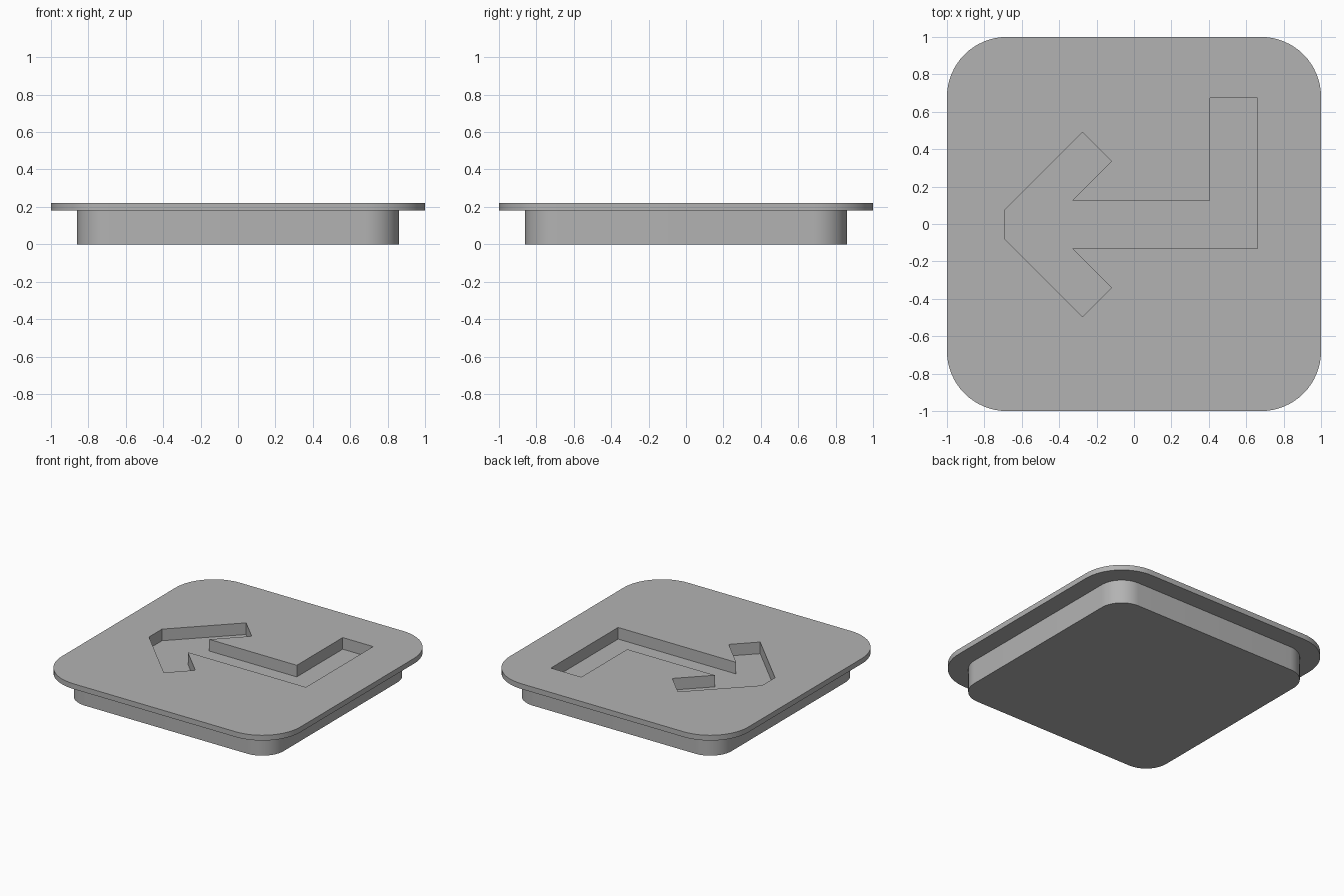
import bpy, bmesh
from math import sin, cos, pi, radians

cube = bpy.data.objects.get("Cube")
if cube:
    bpy.data.objects.remove(cube, do_unlink=True)

GREY = (0.45, 0.45, 0.45, 1)
grey = bpy.data.materials.new("plain grey")
grey.use_nodes = True
grey.diffuse_color = GREY
grey.node_tree.nodes["Principled BSDF"].inputs["Base Color"].default_value = GREY


def rounded_square(half, radius, steps=16):
    """Outline of a square with rounded corners, counter-clockwise."""
    points = []
    for corner, (sx, sy) in enumerate([(1, 1), (-1, 1), (-1, -1), (1, -1)]):
        for i in range(steps + 1):
            a = (corner + i / steps) * pi / 2
            points.append((sx * (half - radius) + radius * cos(a),
                           sy * (half - radius) + radius * sin(a)))
    return points


def loft(name, sections):
    """Closed solid through a stack of (outline, height) sections."""
    bm = bmesh.new()
    rings = [[bm.verts.new((x, y, z)) for x, y in outline] for outline, z in sections]
    bm.faces.new(reversed(rings[0]))
    bm.faces.new(rings[-1])
    for low, high in zip(rings, rings[1:]):
        n = len(low)
        for i in range(n):
            j = (i + 1) % n
            bm.faces.new((low[i], low[j], high[j], high[i]))
    bmesh.ops.recalc_face_normals(bm, faces=bm.faces)
    mesh = bpy.data.meshes.new(name)
    bm.to_mesh(mesh)
    bm.free()
    mesh.materials.append(grey)
    obj = bpy.data.objects.new(name, mesh)
    bpy.context.collection.objects.link(obj)
    return obj


# Key cap: narrow base under a wide thin plate
base = rounded_square(0.86, 0.18)
plate = rounded_square(1.0, 0.32)
key = loft("key_cap", [(base, 0), (base, 0.18), (plate, 0.18), (plate, 0.22)])

# Bent arrow cutter for the recess
arrow = [(0.66, 0.675), (0.405, 0.675), (0.405, 0.125), (-0.33, 0.125),
         (-0.12, 0.335), (-0.275, 0.49), (-0.69, 0.075), (-0.69, -0.08),
         (-0.275, -0.495), (-0.12, -0.34), (-0.33, -0.13), (0.66, -0.13)]
cutter = loft("arrow_cutter", [(arrow, 0.132), (arrow, 0.4)])
cutter.hide_render = True

# Sink the arrow into the top
cut = key.modifiers.new("arrow_recess", "BOOLEAN")
cut.operation = "DIFFERENCE"
cut.solver = "EXACT"
cut.object = cutter
bpy.ops.object.select_all(action="DESELECT")
key.select_set(True)
bpy.context.view_layer.objects.active = key
bpy.ops.object.modifier_apply(modifier=cut.name)
bpy.data.objects.remove(cutter, do_unlink=True)
bpy.ops.object.shade_smooth_by_angle(angle=radians(30))
